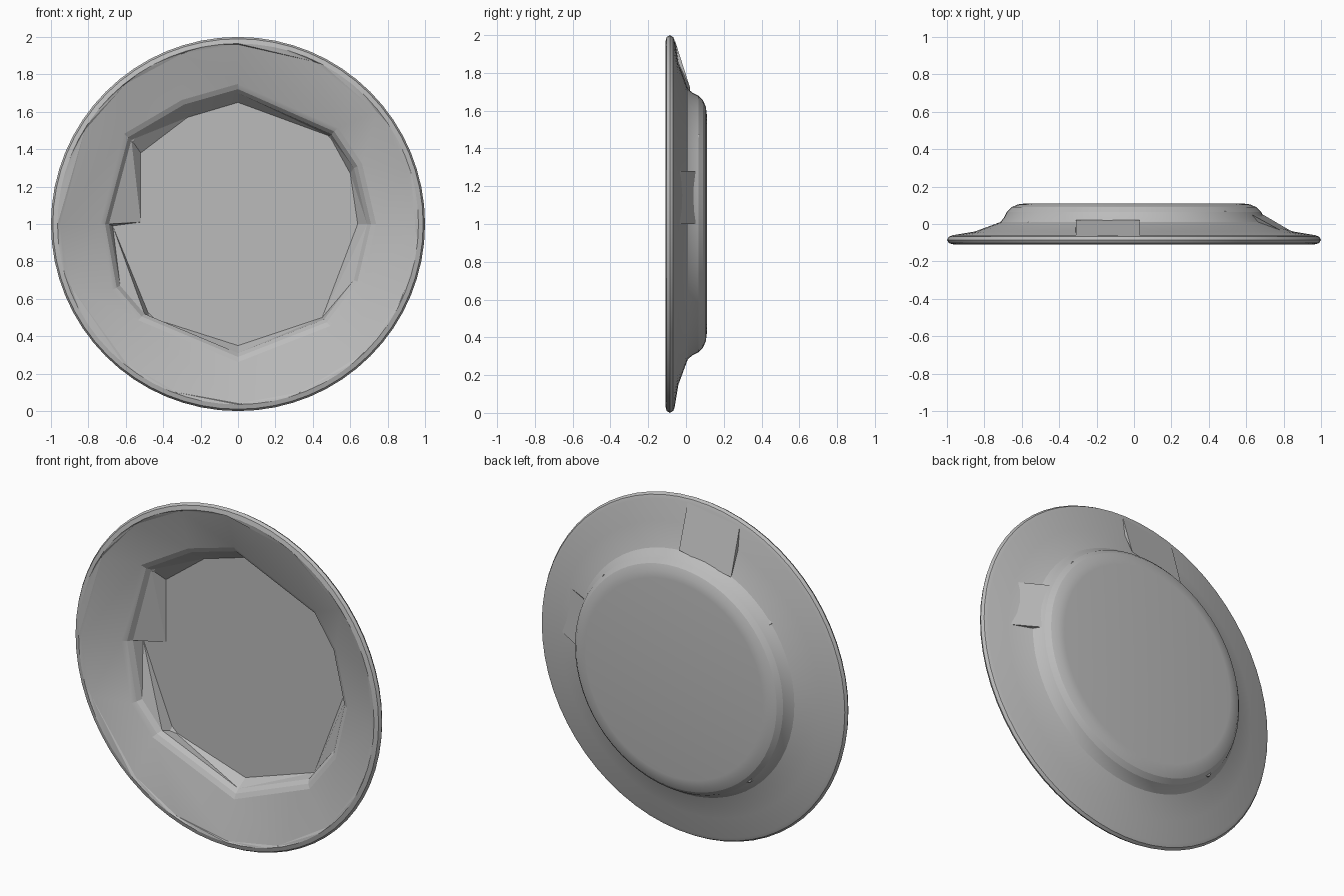
import bpy, bmesh, math

cube = bpy.data.objects.get("Cube")
if cube:
    bpy.data.objects.remove(cube)

SEG = 64
grey = bpy.data.materials.new("plate_grey")
grey.use_nodes = True
colour = (0.5, 0.5, 0.5, 1)
grey.diffuse_color = colour
grey.node_tree.nodes["Principled BSDF"].inputs["Base Color"].default_value = colour


def angle(p):
    """Angle round the plate, counted from just past the top."""
    return (math.atan2(p[1], p[0]) - 1.7) % math.tau


def circle(r):
    return [(r * math.cos(math.tau * k / SEG), r * math.sin(math.tau * k / SEG))
            for k in range(SEG)]


def scaled(points, s):
    return [(x * s, z * s) for x, z in points]


def ring(bm, points, y):
    """A loop of vertices at depth y, sorted by angle."""
    return [(angle(p), bm.verts.new((p[0], y, 1 + p[1])))
            for p in sorted(points, key=angle)]


def zip_rings(bm, a, b):
    """Triangle strip between two loops of any point count."""
    i = j = 0
    n, m = len(a), len(b)
    while i < n or j < m:
        next_a = a[i + 1][0] if i + 1 < n else math.tau + a[0][0]
        next_b = b[j + 1][0] if j + 1 < m else math.tau + b[0][0]
        va, vb = a[i % n][1], b[j % m][1]
        if j >= m or (i < n and next_a <= next_b):
            bm.faces.new((va, a[(i + 1) % n][1], vb))
            i += 1
        else:
            bm.faces.new((va, b[(j + 1) % m][1], vb))
            j += 1


def finish(bm, name, sharp):
    mesh = bpy.data.meshes.new(name)
    bm.to_mesh(mesh)
    bm.free()
    mesh.materials.append(grey)
    ob = bpy.data.objects.new(name, mesh)
    bpy.context.collection.objects.link(ob)
    bpy.ops.object.select_all(action='DESELECT')
    ob.select_set(True)
    bpy.context.view_layer.objects.active = ob
    bpy.ops.object.shade_smooth_by_angle(angle=math.radians(sharp))
    return ob


def build_rings(name, loops, sharp, cap_first=False, cap_last=False):
    bm = bmesh.new()
    rings = [ring(bm, pts, y) for pts, y in loops]
    for a, b in zip(rings, rings[1:]):
        zip_rings(bm, a, b)
    if cap_first:
        bm.faces.new([v for _, v in reversed(rings[0])])
    if cap_last:
        bm.faces.new([v for _, v in rings[-1]])
    return finish(bm, name, sharp)


# Round back: flat foot, rolled shoulder, sloping rim and rounded lip
back_profile = [(0.58, 0.11), (0.62, 0.105), (0.655, 0.09), (0.68, 0.065),
                (0.695, 0.035), (0.715, 0.01), (0.85, -0.04), (0.97, -0.06),
                (0.99, -0.068), (1.0, -0.085), (0.99, -0.102), (0.965, -0.109)]
build_rings("plate_back", [(circle(r), y) for r, y in back_profile], 18, cap_first=True)

# Faceted front: lip, coarse rim facets, rounded shoulder, wall and floor
rim = [(0, .96), (-.3, .91), (-.6, .75), (-.82, .5), (-.95, 0), (-.89, -.34),
       (-.6, -.74), (-.33, -.9), (0, -.96), (.33, -.9), (.66, -.7), (.88, -.38),
       (.95, -.04), (.9, .3), (.74, .6), (.4, .87)]
ridge = [(0, .7), (-.28, .62), (-.57, .45), (-.69, 0), (-.63, -.33), (-.5, -.48),
         (0, -.69), (.46, -.51), (.62, -.3), (.69, 0), (.62, .3), (.5, .48)]
floor = [(0, .65), (-.27, .57), (-.52, .38), (-.52, .01), (-.67, -.01),
         (-.47, -.5), (0, -.65), (.45, -.5), (.64, 0), (.6, .27), (.49, .47)]
build_rings("plate_front", [(circle(0.965), -0.109), (rim, -0.1),
                            (scaled(ridge, 1.07), -0.035), (scaled(ridge, 1.03), -0.02),
                            (ridge, 0.005), (floor, 0.07)], 12, cap_last=True)


# Flat panels bridging the hollow of the back rim, with closed ends
def rim_panel(name, outer, inner, y_out, y_in, hollow_r, hollow_y):
    bm = bmesh.new()
    o = [bm.verts.new((x, y_out, 1 + z)) for x, z in outer]
    i = [bm.verts.new((x, y_in, 1 + z)) for x, z in inner]
    bm.faces.new((o[0], o[1], i[1], i[0]))
    for k in (0, 1):
        mid = (o[k].co + i[k].co) / 2
        r = math.hypot(mid.x, mid.z - 1)
        low = bm.verts.new((mid.x * hollow_r / r, hollow_y, 1 + (mid.z - 1) * hollow_r / r))
        bm.faces.new((o[k], i[k], low) if k else (i[k], o[k], low))
    bmesh.ops.recalc_face_normals(bm, faces=bm.faces)
    bm.normal_update()
    bm.faces.ensure_lookup_table()
    if bm.faces[0].normal.y < 0:
        bmesh.ops.reverse_faces(bm, faces=bm.faces)
    return finish(bm, name, 10)


rim_panel("top_rim_panel", [(-.31, .92), (.03, .97)], [(-.31, .65), (.03, .72)],
          -0.058, 0.022, 0.85, -0.04)
rim_panel("left_rim_panel", [(.83, 0), (.78, .28)], [(.69, 0), (.63, .28)],
          -0.032, 0.05, 0.715, 0.01)
